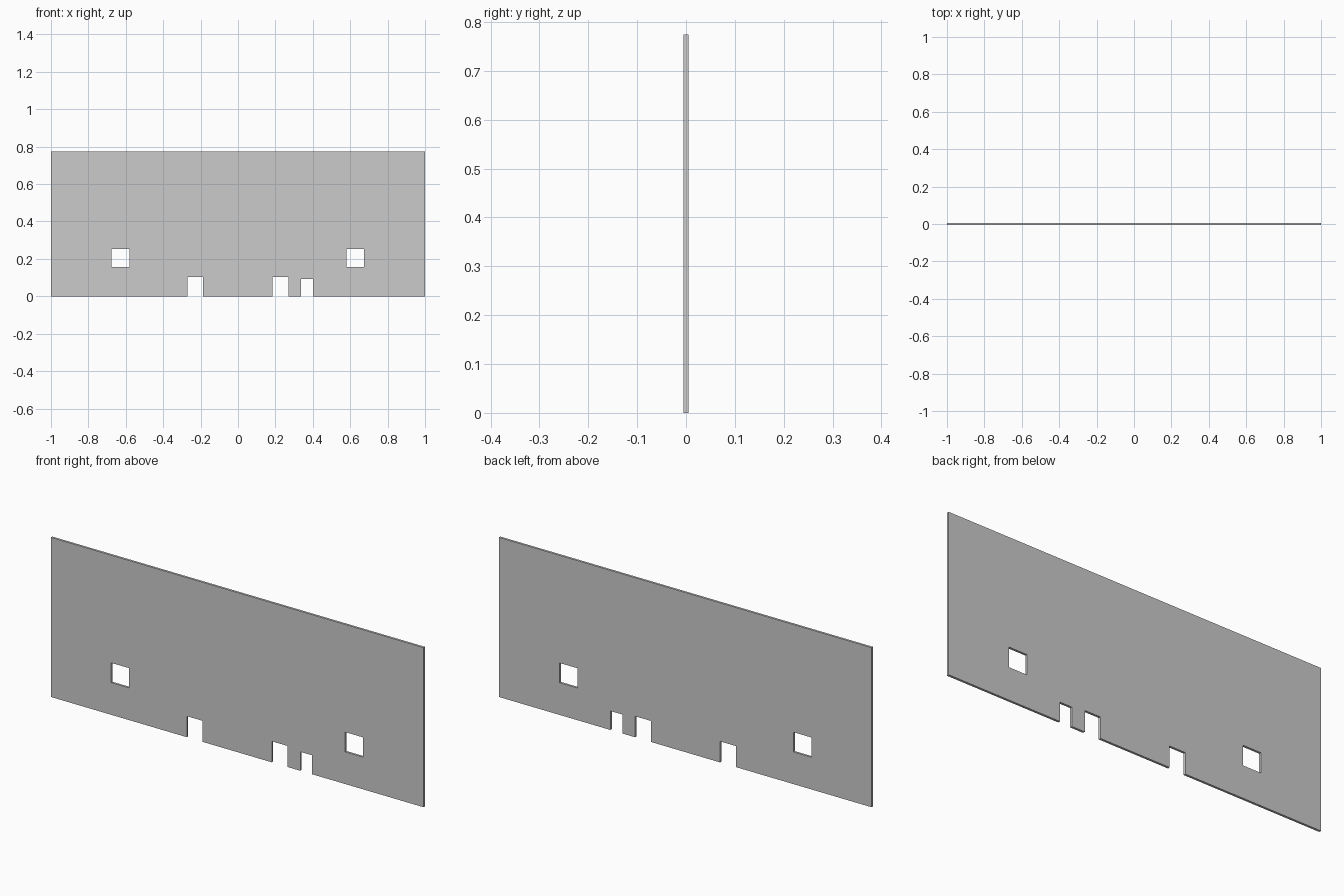
import bpy, bmesh

if "Cube" in bpy.data.objects:
    bpy.data.objects.remove(bpy.data.objects["Cube"])

HEIGHT, THICK = 0.774, 0.011
# doorways: left x, right x, height
DOORS = [(-0.271, -0.187, 0.102), (0.185, 0.269, 0.102), (0.338, 0.402, 0.092)]
# windows: left x, right x, sill z, head z
WINDOWS = [(-0.677, -0.581, 0.156, 0.252), (0.579, 0.675, 0.156, 0.252)]

bm = bmesh.new()


def add_loop(points):
    verts = [bm.verts.new((x, -THICK / 2, z)) for x, z in points]
    return [bm.edges.new((a, b)) for a, b in zip(verts, verts[1:] + verts[:1])]


# Wall outline, with doorway notches along the bottom edge
outline = [(-1, 0)]
for x0, x1, h in DOORS:
    outline += [(x0, 0), (x0, h), (x1, h), (x1, 0)]
outline += [(1, 0), (1, HEIGHT), (-1, HEIGHT)]
edges = add_loop(outline)

# Window openings
for x0, x1, z0, z1 in WINDOWS:
    edges += add_loop([(x0, z0), (x1, z0), (x1, z1), (x0, z1)])

# Fill the front around the openings and extrude to the back
bmesh.ops.triangle_fill(bm, edges=edges, use_beauty=True, normal=(0, -1, 0))
res = bmesh.ops.extrude_face_region(bm, geom=bm.faces[:], use_keep_orig=True)
back = [g for g in res["geom"] if isinstance(g, bmesh.types.BMVert)]
bmesh.ops.translate(bm, verts=back, vec=(0, THICK, 0))
bmesh.ops.recalc_face_normals(bm, faces=bm.faces[:])

mesh = bpy.data.meshes.new("wall_panel")
bm.to_mesh(mesh)
bm.free()
bpy.context.collection.objects.link(bpy.data.objects.new("wall_panel", mesh))
